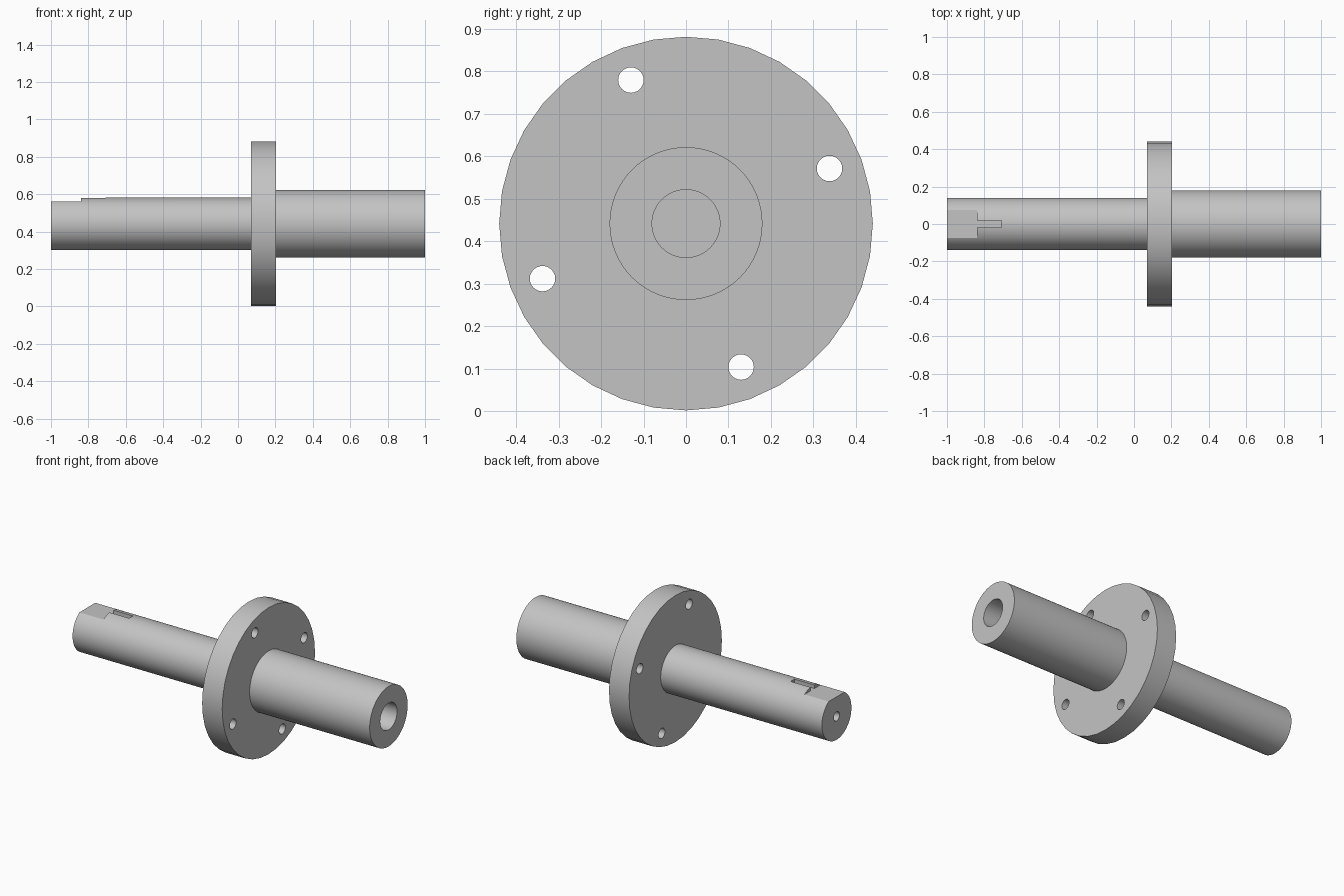
import bpy
import bmesh
import math
from mathutils import Matrix, Vector

if "Cube" in bpy.data.objects:
    bpy.data.objects.remove(bpy.data.objects["Cube"], do_unlink=True)

AXIS_Z = 0.4415

steel = bpy.data.materials.new("steel grey")
steel.use_nodes = True
colour = (0.55, 0.55, 0.55, 1)
steel.diffuse_color = colour
steel.node_tree.nodes["Principled BSDF"].inputs["Base Color"].default_value = colour


def add_object(name, bm):
    mesh = bpy.data.meshes.new(name)
    bm.to_mesh(mesh)
    bm.free()
    mesh.materials.append(steel)
    obj = bpy.data.objects.new(name, mesh)
    bpy.context.collection.objects.link(obj)
    return obj


def cylinder(name, x0, x1, radius, sides=64, y=0, z=AXIS_Z):
    """Closed cylinder lying along x."""
    bm = bmesh.new()
    place = Matrix.Translation(((x0 + x1) / 2, y, z)) @ Matrix.Rotation(math.pi / 2, 4, "Y")
    bmesh.ops.create_cone(bm, cap_ends=True, segments=sides, radius1=radius,
                          radius2=radius, depth=x1 - x0, matrix=place)
    return add_object(name, bm)


def box(name, low, high):
    low, high = Vector(low), Vector(high)
    bm = bmesh.new()
    place = Matrix.Translation((low + high) / 2) @ Matrix.Diagonal((*(high - low), 1))
    bmesh.ops.create_cube(bm, size=1, matrix=place)
    return add_object(name, bm)


def cut(obj, cutters):
    """Subtract the cutters, bake the result and remove the cutters."""
    for cutter in cutters:
        mod = obj.modifiers.new("cut", "BOOLEAN")
        mod.operation = "DIFFERENCE"
        mod.solver = "EXACT"
        mod.object = cutter
    graph = bpy.context.evaluated_depsgraph_get()
    baked = bpy.data.meshes.new_from_object(obj.evaluated_get(graph))
    obj.modifiers.clear()
    obj.data = baked
    for cutter in cutters:
        bpy.data.objects.remove(cutter, do_unlink=True)


# Flange disc with four bolt holes
flange = cylinder("flange", 0.07, 0.203, 0.44, sides=36)
holes = []
for i in range(4):
    angle = math.radians(21 + 90 * i)
    holes.append(cylinder("bolt_hole", 0, 0.3, 0.03, 24,
                          0.362 * math.cos(angle), AXIS_Z + 0.362 * math.sin(angle)))
cut(flange, holes)

# Thick shaft with a blind bore
thick_shaft = cylinder("thick_shaft", 0.14, 1, 0.18)
cut(thick_shaft, [cylinder("bore", 0.5, 1.1, 0.08, 48)])

# Thin shaft with an end flat, a keyway and a small centre hole
thin_shaft = cylinder("thin_shaft", -1, 0.12, 0.14)
flat_z = AXIS_Z + 0.118
cut(thin_shaft, [
    box("end_flat", (-1.1, -0.2, flat_z), (-0.84, 0.2, 0.8)),
    box("keyway", (-0.87, -0.018, flat_z), (-0.708, 0.018, 0.7)),
    cylinder("centre_hole", -1.1, -0.85, 0.027, 24),
])

# Smooth the round sides and keep the rims sharp
bpy.ops.object.select_all(action="DESELECT")
for obj in (flange, thick_shaft, thin_shaft):
    obj.select_set(True)
bpy.context.view_layer.objects.active = flange
bpy.ops.object.shade_smooth_by_angle(angle=math.radians(30))
